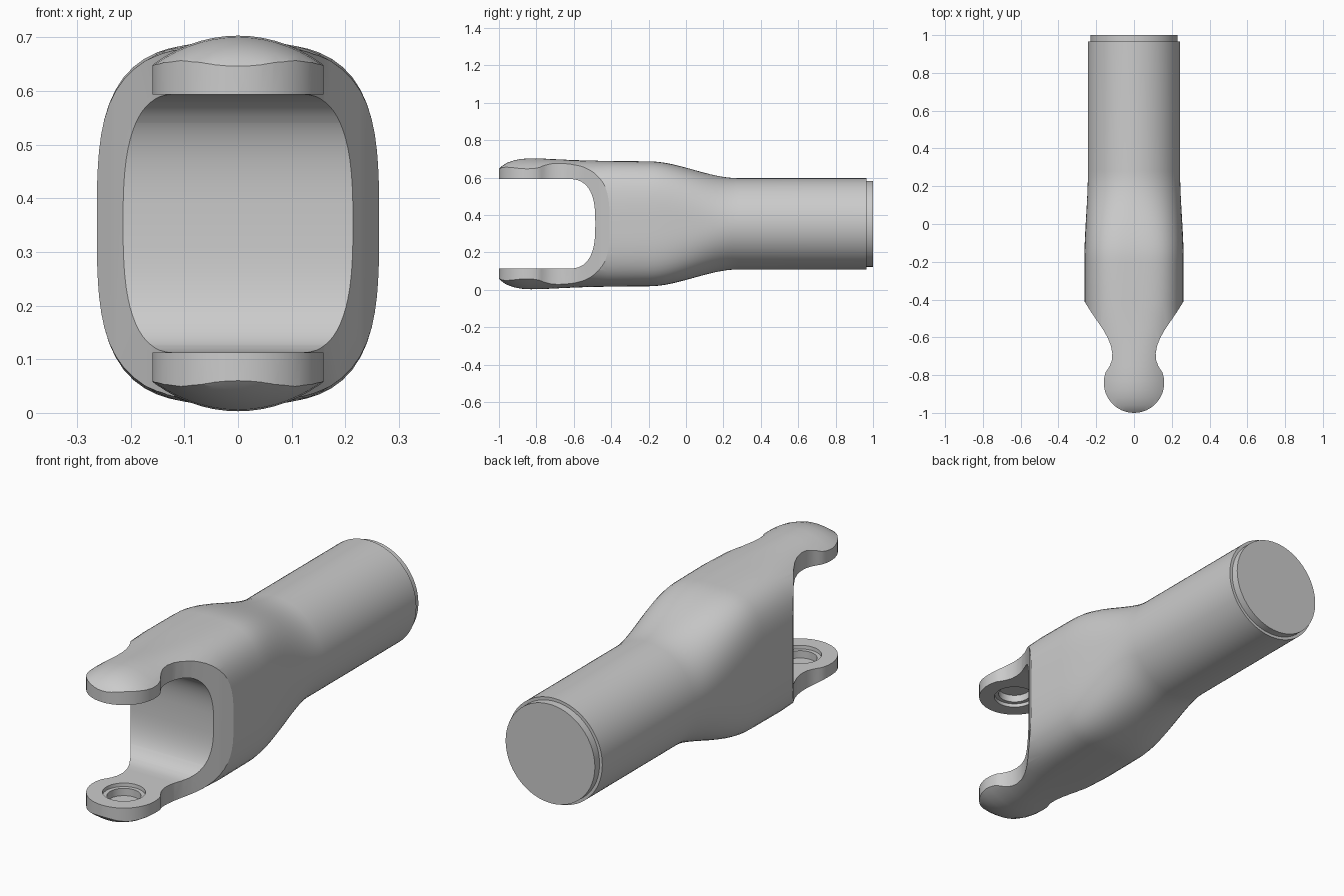
import bpy, bmesh
from math import sin, cos, pi, radians

cube = bpy.data.objects.get("Cube")
if cube:
    bpy.data.objects.remove(cube, do_unlink=True)

MID = 0.353      # height of the long axis
SEG = 80         # sides of the body

steel = bpy.data.materials.new("grey_steel")
steel.use_nodes = True
COLOUR = (0.6, 0.6, 0.6, 1)
steel.diffuse_color = COLOUR
steel.node_tree.nodes["Principled BSDF"].inputs["Base Color"].default_value = COLOUR


def loft(name, rings):
    """Skin a list of closed rings and cap both ends."""
    bm = bmesh.new()
    loops = [[bm.verts.new(p) for p in ring] for ring in rings]
    n = len(loops[0])
    for a, b in zip(loops, loops[1:]):
        for i in range(n):
            j = (i + 1) % n
            bm.faces.new((a[i], a[j], b[j], b[i]))
    bm.faces.new(loops[0])
    bm.faces.new(loops[-1])
    bmesh.ops.recalc_face_normals(bm, faces=bm.faces)
    mesh = bpy.data.meshes.new(name)
    bm.to_mesh(mesh)
    bm.free()
    mesh.materials.append(steel)
    obj = bpy.data.objects.new(name, mesh)
    bpy.context.collection.objects.link(obj)
    return obj


def section(y, a, b, n):
    """Superellipse across the long axis."""
    ring = []
    for i in range(SEG):
        c, s = cos(2 * pi * i / SEG), sin(2 * pi * i / SEG)
        r = (abs(c) ** n + abs(s) ** n) ** (-1 / n)
        ring.append((a * r * c, y, MID + b * r * s))
    return ring


def boolean(target, cutter, operation):
    cutter.hide_render = True
    mod = target.modifiers.new(operation, 'BOOLEAN')
    mod.operation, mod.object, mod.solver = operation, cutter, 'EXACT'
    bpy.context.view_layer.objects.active = target
    bpy.ops.object.modifier_apply(modifier=mod.name)
    bpy.data.objects.remove(cutter, do_unlink=True)


# Body: domed fork tip, boxy middle, smooth taper to a round shaft with a stepped end
stations = [(-1.01, .297, .282, 2), (-1, .297, .293, 2), (-.985, .297, .308, 2),
            (-.96, .297, .325, 2), (-.92, .297, .339, 2), (-.88, .297, .347, 2),
            (-.83, .297, .35, 2), (-.75, .29, .348, 2.05), (-.65, .277, .343, 2.4),
            (-.55, .268, .339, 2.9), (-.42, .263, .336, 3.3)]
STEPS = 16
for k in range(STEPS + 1):
    t = k / STEPS
    e = 1 - t * t * (3 - 2 * t)
    stations.append((-.2 + .48 * t, .244 + .019 * e, .244 + .09 * e, 2 + 1.3 * e))
stations += [(.965, .244, .244, 2), (.965, .23, .23, 2), (1, .23, .23, 2)]
body = loft("fork_body", [section(*s) for s in stations])

# Plan outline: shoulders, necks and round lugs
half = [(.35, 1.2), (.35, -.27), (.262, -.41), (.228, -.465), (.19, -.52), (.16, -.565),
        (.138, -.605), (.122, -.645), (.115, -.685), (.117, -.72), (.128, -.75), (.141, -.772)]
for i in range(15):
    ang = radians(20 - 110 * i / 14)
    half.append((.16 * cos(ang), -.84 + .16 * sin(ang)))
half[-1] = (0, -1)
plan = half + [(-x, y) for x, y in reversed(half[:-1])]
outline = loft("plan_outline", [[(x, y, z) for x, y in plan] for z in (-.2, .9)])
boolean(body, outline, 'INTERSECT')

# Slot between the prongs, with rounded inner corners
slot = [(-1.2, MID - .24)]
for i in range(33):
    ang = -pi / 2 + pi * i / 32
    c, s = abs(cos(ang)), sin(ang)
    slot.append((-.64 + .155 * c ** .72,
                 MID + .24 * abs(s) ** .72 * (1 if s > 0 else -1)))
slot.append((-1.2, MID + .24))
gap = loft("prong_gap", [[(x, y, z) for y, z in slot] for x in (-.5, .5)])
boolean(body, gap, 'DIFFERENCE')

# Blind stepped pin sockets on the inner faces of both lugs
for side in (-1, 1):
    steps = [(.2, .094), (.256, .09), (.256, .072), (.29, .072)]
    rings = [[(r * cos(2 * pi * i / 40), -.84 + r * sin(2 * pi * i / 40), MID + side * h)
              for i in range(40)] for h, r in steps]
    boolean(body, loft("pin_socket", rings), 'DIFFERENCE')

# Smooth shading with crisp edges
bpy.ops.object.select_all(action='DESELECT')
body.select_set(True)
bpy.context.view_layer.objects.active = body
bpy.ops.object.shade_smooth_by_angle(angle=radians(30))
